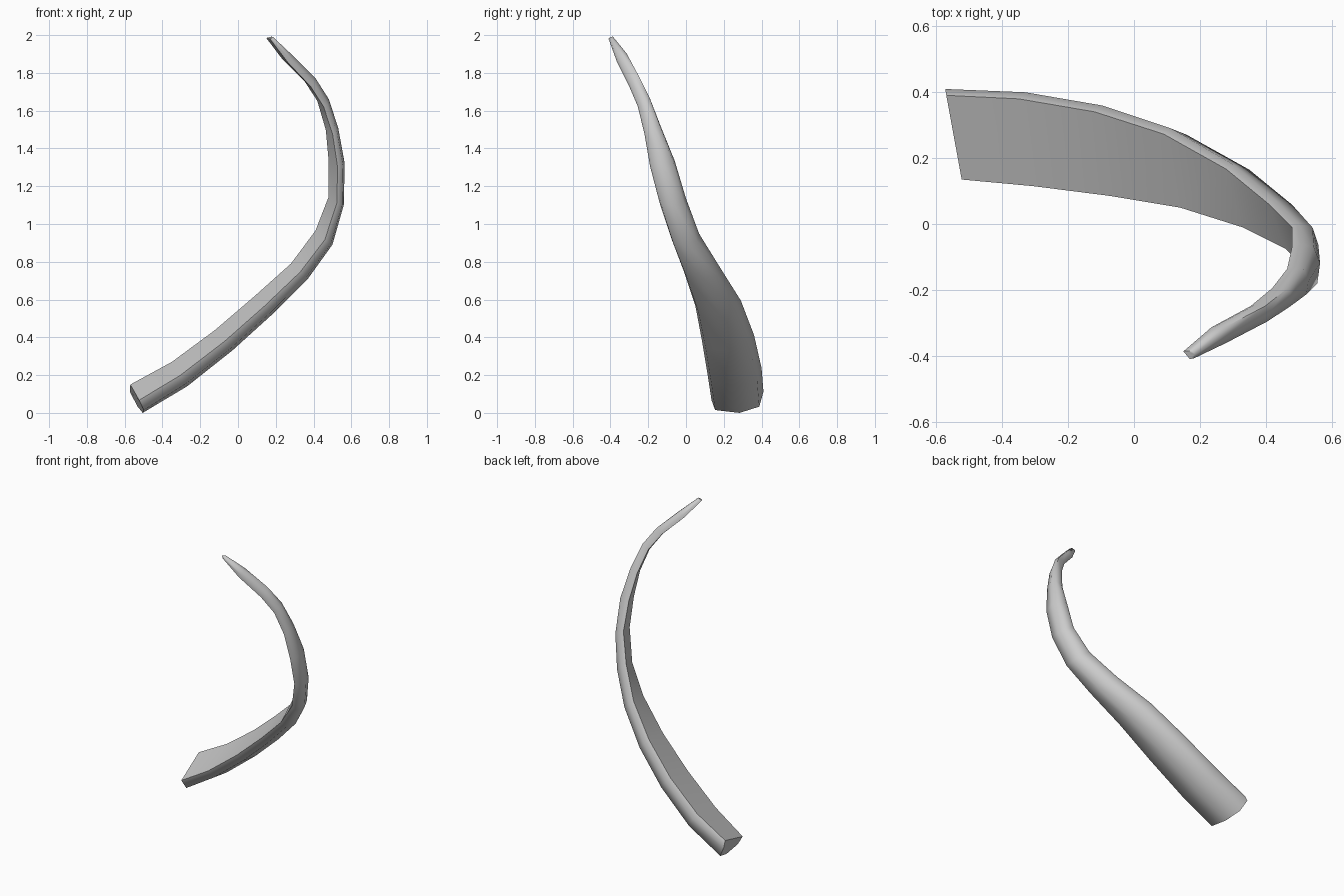
import bpy, bmesh
from mathutils import Vector
import math

if "Cube" in bpy.data.objects:
    bpy.data.objects.remove(bpy.data.objects["Cube"])

# Cross-section: u runs from outer edge (0) to inner edge (1), v from front (0) to back (1)
SECTION = [(1, .93), (.75, 1), (.22, .92), (0, .54), (.1, .07), (.45, 0)]

# Stations: outer x, outer z, inner x, inner z, front y, back y, z tilt
STATIONS = [
    (-.495, .00, -.57, .15, .135, .41, 0),
    (-.27, .14, -.35, .27, .115, .40, 0),
    (-.03, .33, -.12, .44, .085, .36, 0),
    (.18, .52, .09, .62, .05, .29, 0),
    (.37, .71, .28, .79, -.01, .18, 0),
    (.50, .89, .41, .96, -.075, .07, .01),
    (.56, 1.10, .48, 1.14, -.14, 0, .01),
    (.565, 1.32, .48, 1.32, -.19, -.06, .03),
    (.53, 1.51, .465, 1.48, -.22, -.13, .04),
    (.48, 1.66, .42, 1.63, -.255, -.19, .05),
    (.41, 1.77, .355, 1.73, -.30, -.245, .05),
    (.285, 1.895, .235, 1.855, -.365, -.31, .04),
    (.185, 1.99, .15, 1.98, -.41, -.385, .01),
]


def ring(bm, ox, oz, ix, iz, y0, y1, tilt):
    verts = []
    for u, v in SECTION:
        verts.append(bm.verts.new((
            ox + u * (ix - ox),
            y0 + v * (y1 - y0),
            oz + u * (iz - oz) + tilt * (v - .5))))
    return verts


# Tapering curved horn
bm = bmesh.new()
rings = [ring(bm, *s) for s in STATIONS]
# Skew the cut base slightly toward the front
for vert in rings[0]:
    vert.co.x -= .1 * (vert.co.y - .39)
    vert.co.x -= .02
rings[0][0].co.x = -.57
n = len(SECTION)
for a, b in zip(rings, rings[1:]):
    for i in range(n):
        j = (i + 1) % n
        bm.faces.new((a[i], a[j], b[j], b[i]))
bm.faces.new(rings[0])
bm.faces.new(rings[-1])
bmesh.ops.recalc_face_normals(bm, faces=bm.faces)

mesh = bpy.data.meshes.new("curved_horn")
bm.to_mesh(mesh)
bm.free()
horn = bpy.data.objects.new("curved_horn", mesh)
bpy.context.collection.objects.link(horn)
bpy.context.view_layer.objects.active = horn
horn.select_set(True)
bpy.ops.object.shade_smooth_by_angle(angle=math.radians(70))
